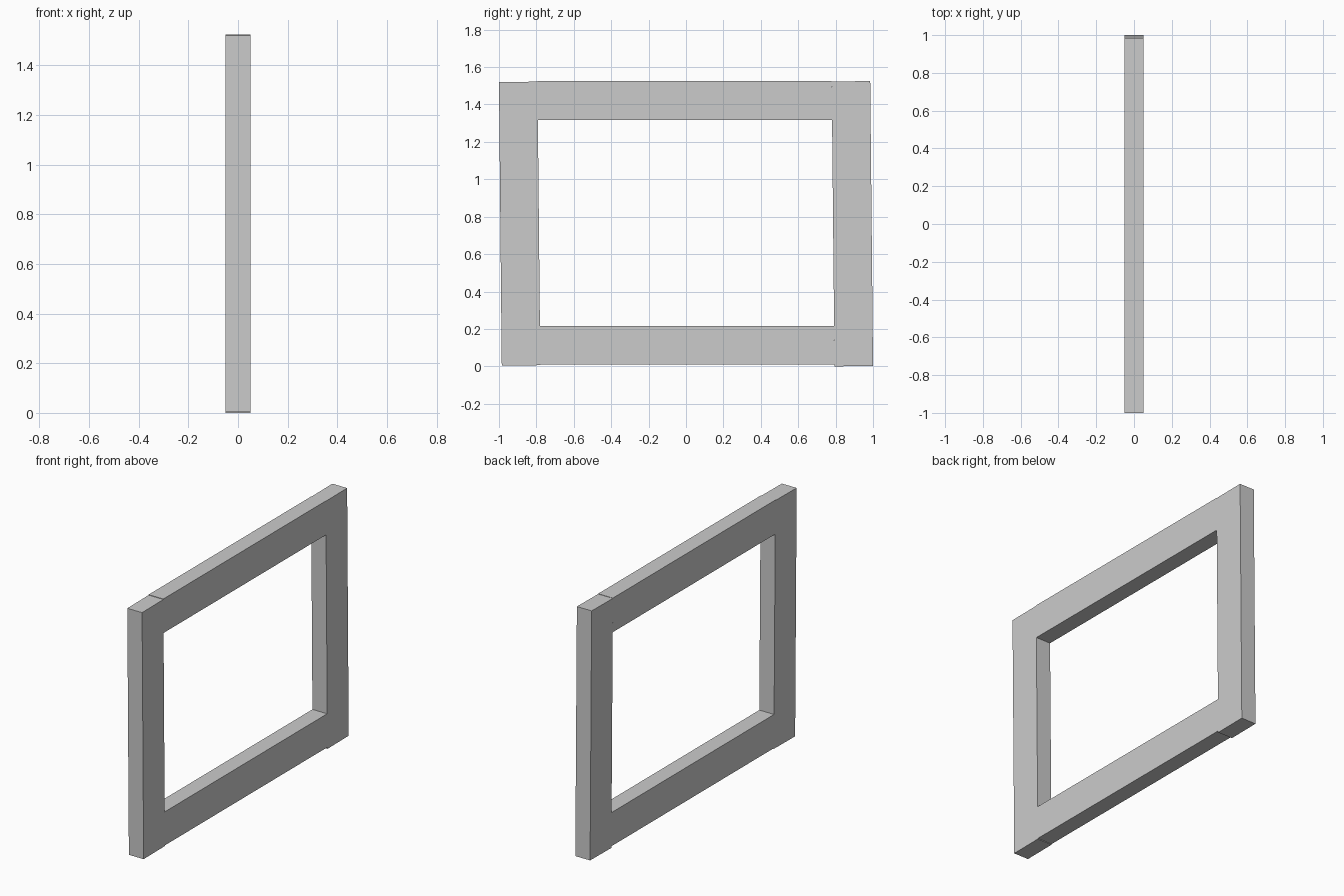
import bpy
import bmesh

if "Cube" in bpy.data.objects:
    bpy.data.objects.remove(bpy.data.objects["Cube"])

HALF_DEPTH = 0.05


def bar(name, profile):
    """Extrude a four-point (y, z) outline along x."""
    bm = bmesh.new()
    face = bm.faces.new([bm.verts.new((-HALF_DEPTH, y, z)) for y, z in profile])
    ext = bmesh.ops.extrude_face_region(bm, geom=[face])
    moved = [v for v in ext["geom"] if isinstance(v, bmesh.types.BMVert)]
    bmesh.ops.translate(bm, verts=moved, vec=(2 * HALF_DEPTH, 0, 0))
    bmesh.ops.recalc_face_normals(bm, faces=bm.faces)
    mesh = bpy.data.meshes.new(name)
    bm.to_mesh(mesh)
    bm.free()
    bpy.context.collection.objects.link(bpy.data.objects.new(name, mesh))


# Posts, both leaning slightly towards -y
LEAN = 0.015
WIDTH = 0.206
for name, y, z0, z1 in (("left_post", -0.985, 0.004, 1.52),
                        ("right_post", 0.794, 0.0, 1.523)):
    bar(name, [(y, z0), (y + WIDTH, z0 + 0.002),
               (y + WIDTH - LEAN, z1 + 0.002), (y - LEAN, z1)])


# Level rails, with ends cut to meet the leaning posts
def rail(name, z0, z1):
    def shift(z):
        return -LEAN * z / 1.52
    left, right = -0.985 + WIDTH, 0.794
    bar(name, [(left + shift(z0), z0), (right + shift(z0), z0),
               (right + shift(z1), z1), (left + shift(z1), z1)])


rail("bottom_rail", 0.01, 0.216)
rail("top_rail", 1.316, 1.525)
